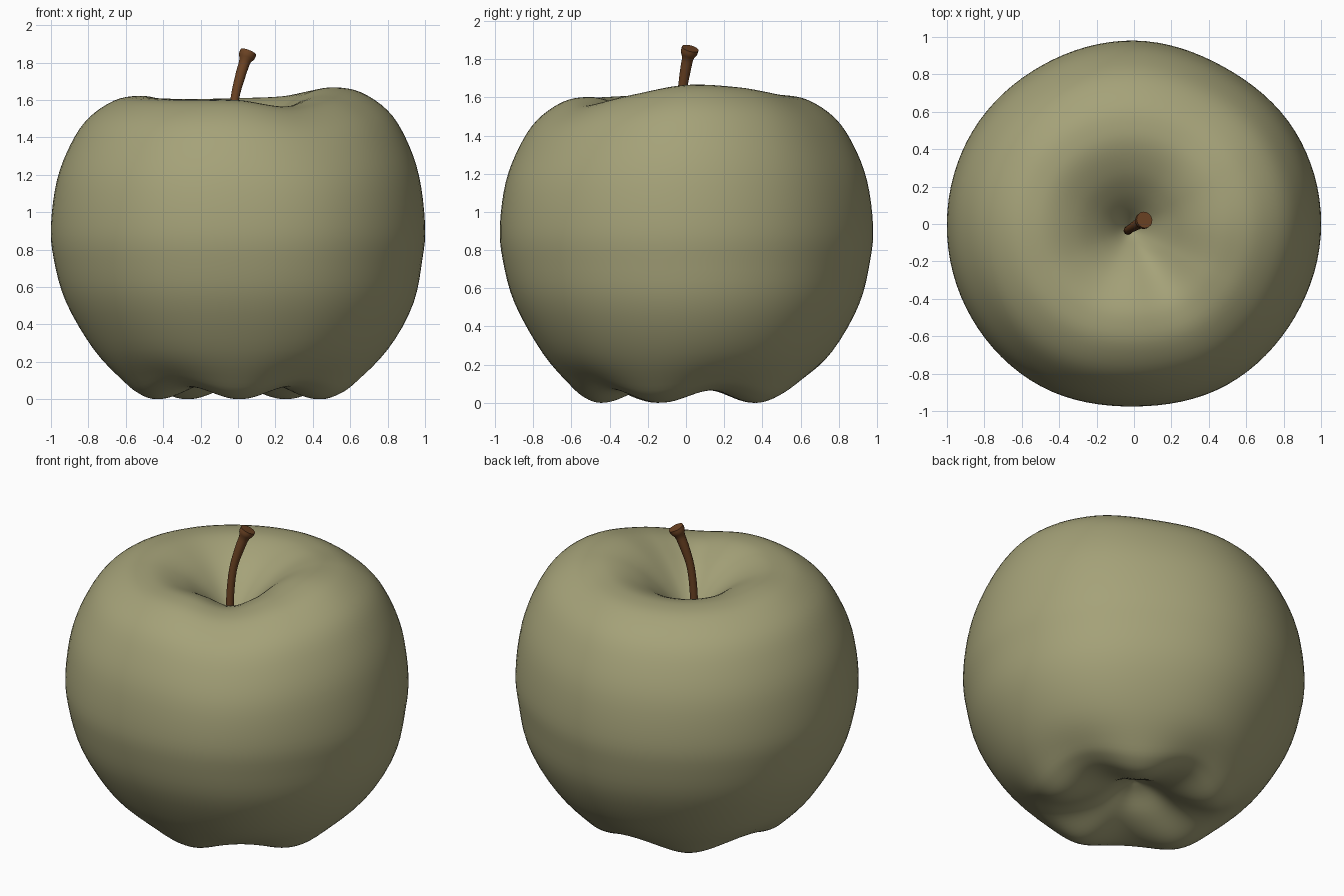
import bpy, bmesh, math
from mathutils import Vector

if "Cube" in bpy.data.objects:
    bpy.data.objects.remove(bpy.data.objects["Cube"])


def material(name, rgb):
    m = bpy.data.materials.new(name)
    m.diffuse_color = (*rgb, 1)
    m.use_nodes = True
    m.node_tree.nodes["Principled BSDF"].inputs["Base Color"].default_value = m.diffuse_color
    return m


def spline(a, b, c, d, t):
    # Catmull-Rom between b and c
    return 0.5 * (2 * b + (c - a) * t + (2 * a - 5 * b + 4 * c - d) * t * t
                  + (3 * b - a - 3 * c + d) * t ** 3)


def ring(values, angle):
    # periodic smooth lookup around the circle
    n = len(values)
    f = (angle / math.tau % 1) * n
    i = int(f)
    return spline(*[values[(i + k) % n] for k in (-1, 0, 1, 2)], f - i)


def path(points, steps):
    pts = [Vector(p) for p in points]
    pts = [2 * pts[0] - pts[1]] + pts + [2 * pts[-1] - pts[-2]]
    out = []
    for i in range(1, len(pts) - 2):
        out += [spline(*pts[i - 1:i + 3], k / steps) for k in range(steps)]
    return out + [pts[-2]]


def smooth(lo, hi, v):
    t = max(0, min(1, (v - lo) / (hi - lo)))
    return t * t * (3 - 2 * t)


def skin(name, rings, mat):
    # join equal rings of points into a capped tube
    bm = bmesh.new()
    loops = [[bm.verts.new(p) for p in r] for r in rings]
    n = len(loops[0])
    for a, b in zip(loops, loops[1:]):
        for i in range(n):
            j = (i + 1) % n
            bm.faces.new((a[i], a[j], b[j], b[i]))
    bm.faces.new(loops[0])
    bm.faces.new(loops[-1])
    bmesh.ops.recalc_face_normals(bm, faces=bm.faces[:])
    me = bpy.data.meshes.new(name)
    bm.to_mesh(me)
    bm.free()
    me.materials.append(mat)
    ob = bpy.data.objects.new(name, me)
    bpy.context.collection.objects.link(ob)
    bpy.context.view_layer.objects.active = ob
    ob.select_set(True)
    bpy.ops.object.shade_smooth_by_angle(angle=math.radians(50))
    ob.select_set(False)


# Fruit: half profile from stem hollow down to blossom hollow
profile = [(.004, 1.26), (.05, 1.31), (.12, 1.395), (.2, 1.475), (.3, 1.55),
           (.42, 1.605), (.53, 1.62), (.66, 1.595), (.8, 1.5), (.895, 1.36),
           (.968, 1.17), (1, .93), (.985, .75), (.92, .52), (.77, .26),
           (.62, .09), (.54, .025), (.46, 0), (.36, .02), (.22, .09),
           (.1, .17), (.004, .21)]
# rim height and girth every 30 degrees from +x
rim = [1.665, 1.655, 1.62, 1.61, 1.605, 1.61, 1.622, 1.61, 1.6, 1.6, 1.565, 1.615]
girth = [1, .993, .967, .98, .98, .995, 1, 1.003, 1, .975, .993, .993]

SEG = 96
fruit_rings = []
for r, z in path(profile, 4):
    loop = []
    top = smooth(.8, 1.2, z)
    for k in range(SEG):
        a = math.tau * k / SEG
        rr = r * ring(girth, a)
        # lower body is fuller on the right
        rr *= 1 + .04 * max(0, math.cos(a - .35)) * (1 - smooth(.3, .8, z)) * smooth(.4, .6, r)
        zz = z + (ring(rim, a) - 1.62) * smooth(.8, 1.5, z) * smooth(0, .4, r)
        if z < .7:  # five lobes around the base
            wave = 1 - math.cos(5 * (a - math.radians(55)))
            zz += .034 * wave * math.exp(-((r - .48) / .2) ** 2)
        off = top * max(0, 1 - r) ** 2
        loop.append((rr * math.cos(a) - .02 * off, rr * math.sin(a) - .03 * off, zz))
    fruit_rings.append(loop)
skin("fruit", fruit_rings, material("olive_green_skin", (.376, .361, .19)))

# Stem: bent tube with a flared tip
spine = path([(-.03, -.035, 1.2), (-.032, -.034, 1.42), (-.018, -.024, 1.6),
              (.01, -.007, 1.72), (.038, .01, 1.81), (.056, .022, 1.857)], 4)
stem_rings = []
for i, p in enumerate(spine):
    d = (spine[min(i + 1, len(spine) - 1)] - spine[max(i - 1, 0)]).normalized()
    u = d.cross(Vector((0, 1, 0))).normalized()
    v = d.cross(u)
    rad = .023 + .006 * smooth(1.6, 1.8, p.z) + .016 * smooth(1.8, 1.84, p.z)
    stem_rings.append([p + rad * (u * math.cos(t) + v * math.sin(t))
                       for t in (math.tau * k / 16 for k in range(16))])
skin("stem", stem_rings, material("brown_stem", (.15, .056, .017)))
